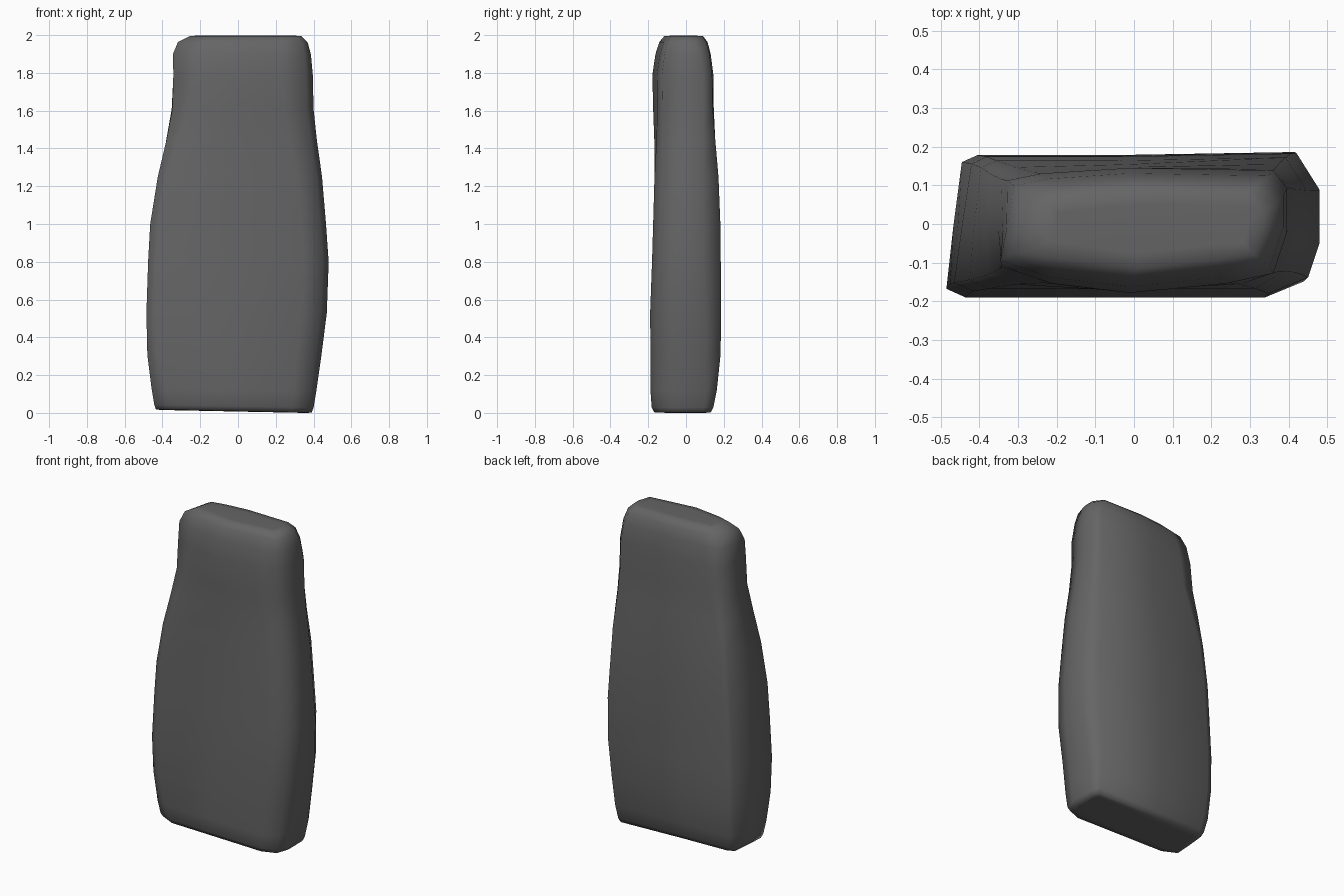
import bpy, bmesh

# Cross-sections from bottom to top:
# z, left, right, front, back, then corner wear: front-left, front-right, back-right
# and finally how far the left side slants inwards at the back
RINGS = [
    (0.003, -0.435, 0.390, -0.168, 0.122, 0.09, 0.05, 0.022, 0.01),
    (0.03, -0.443, 0.400, -0.182, 0.137, 0.09, 0.05, 0.025, 0.01),
    (0.12, -0.457, 0.415, -0.188, 0.155, 0.08, 0.055, 0.030, 0.01),
    (0.31, -0.480, 0.442, -0.188, 0.175, 0.06, 0.06, 0.045, 0.025),
    (0.53, -0.485, 0.470, -0.190, 0.178, 0.05, 0.06, 0.050, 0.03),
    (0.80, -0.476, 0.480, -0.180, 0.176, 0.05, 0.06, 0.055, 0.035),
    (1.00, -0.465, 0.466, -0.174, 0.174, 0.05, 0.06, 0.055, 0.035),
    (1.25, -0.425, 0.445, -0.167, 0.164, 0.05, 0.06, 0.048, 0.02),
    (1.45, -0.378, 0.417, -0.168, 0.154, 0.07, 0.065, 0.040, -0.002),
    (1.61, -0.348, 0.400, -0.174, 0.147, 0.11, 0.07, 0.033, -0.005),
    (1.79, -0.342, 0.396, -0.178, 0.145, 0.13, 0.072, 0.033, 0.005),
    (1.90, -0.345, 0.386, -0.162, 0.131, 0.13, 0.07, 0.035, 0.025),
    (1.965, -0.318, 0.368, -0.141, 0.114, 0.12, 0.06, 0.038, 0.03),
    (1.997, -0.255, 0.335, -0.115, 0.090, 0.09, 0.05, 0.038, 0.02),
]


def section(z, l, r, f, b, fl, fr, br, slant):
    """Worn rectangle, each corner cut by its own amount; bowed near the top."""
    m = 0.55 * l + 0.45 * r
    k = l + slant
    bow = 0.024 * min(1, max(0, (z - 1.25) / 0.4))
    pts = [
        (l + fl, f + bow), (m, f), (r - 2.2 * fr, f + bow),
        (r - 0.5 * fr, f + 0.7 * fr), (r, f + 2.2 * fr), (r, b - 1.6 * br),
        (r - 1.1 * br, b + 0.008 - 0.6 * bow), (m, b), (k + 0.05 + 2 * bow, b - 0.6 * bow),
        (k + 0.01, b - 0.018 - 0.6 * bow), (l + 0.6 * slant, (f + b) / 2),
        (l, f + 0.45 * fl + 0.4 * bow),
    ]
    # the underside slopes slightly up to the left
    tilt = 0.017 * max(0, 1 - z / 0.2)
    return [(x, y, z + tilt * (r - x) / (r - l)) for x, y in pts]


# Standing stone slab, lofted through the sections
bm = bmesh.new()
loops = [[bm.verts.new(p) for p in section(*ring)] for ring in RINGS]
n = len(loops[0])
for lo, hi in zip(loops, loops[1:]):
    for i in range(n):
        j = (i + 1) % n
        bm.faces.new((lo[i], lo[j], hi[j], hi[i]))

# Capped ends with an inset so the shading stays soft
caps = [bm.faces.new(loops[-1]), bm.faces.new(loops[0][::-1])]
bmesh.ops.recalc_face_normals(bm, faces=bm.faces)
bm.normal_update()
bmesh.ops.inset_individual(bm, faces=caps, thickness=0.04, depth=0.002)
zmin = min(v.co.z for v in bm.verts)
for v in bm.verts:
    v.co.z -= zmin
for face in bm.faces:
    face.smooth = True

mesh = bpy.data.meshes.new("stone_slab")
bm.to_mesh(mesh)
bm.free()
stone = bpy.data.materials.new("dark grey stone")
stone.diffuse_color = (0.13, 0.13, 0.13, 1)
mesh.materials.append(stone)
slab = bpy.data.objects.new("stone_slab", mesh)
bpy.context.collection.objects.link(slab)
